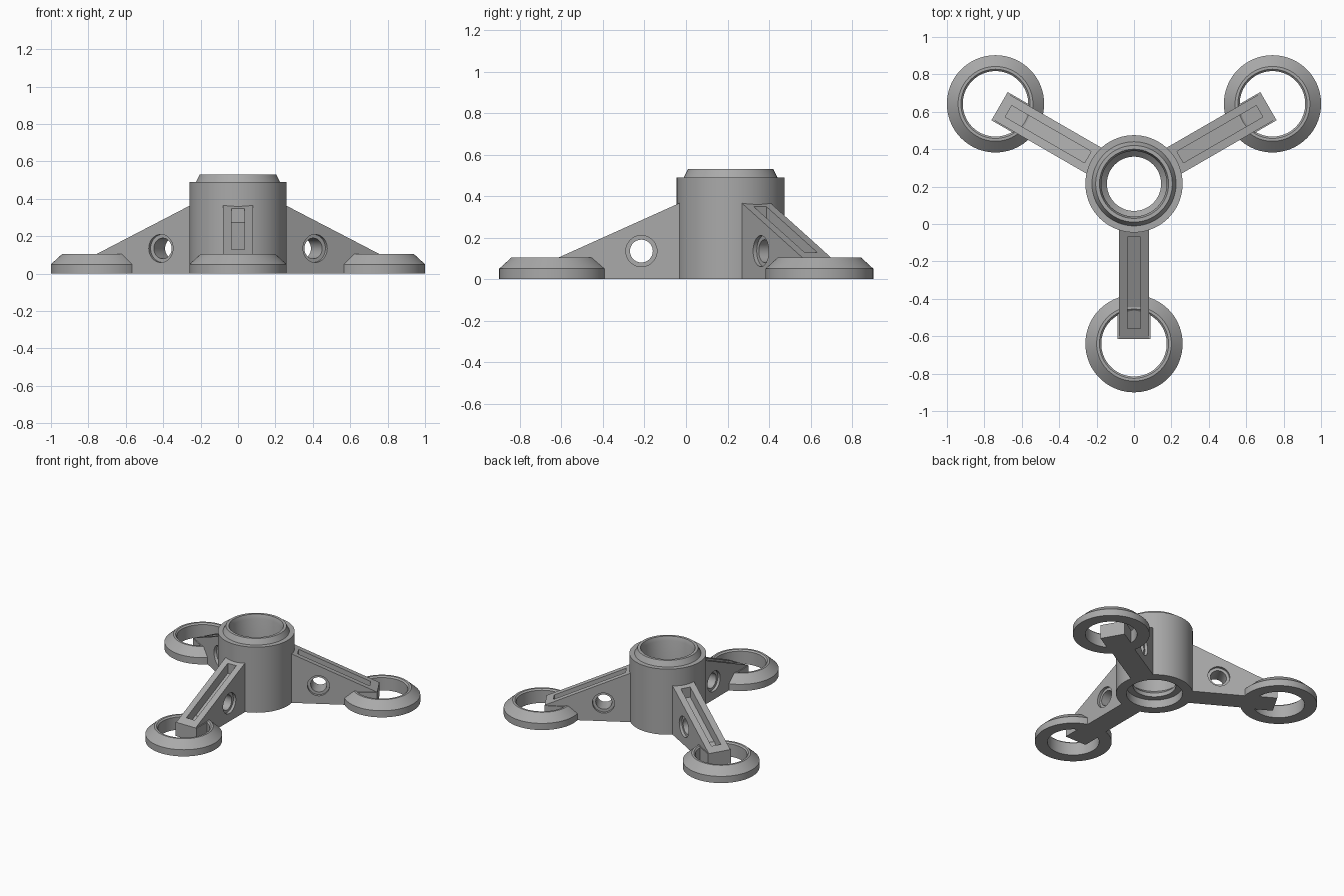
import bpy, bmesh, math
from mathutils import Matrix, Vector

if "Cube" in bpy.data.objects:
    bpy.data.objects.remove(bpy.data.objects["Cube"])

grey = bpy.data.materials.new("mid grey")
grey.use_nodes = True
grey.diffuse_color = (0.4, 0.4, 0.4, 1)
grey.node_tree.nodes["Principled BSDF"].inputs["Base Color"].default_value = (0.4, 0.4, 0.4, 1)

HUB_Y = 0.215
REACH = 0.855


def finish(name, bm):
    bmesh.ops.recalc_face_normals(bm, faces=bm.faces)
    mesh = bpy.data.meshes.new(name)
    bm.to_mesh(mesh)
    bm.free()
    mesh.materials.append(grey)
    obj = bpy.data.objects.new(name, mesh)
    bpy.context.collection.objects.link(obj)
    return obj


def smooth(obj):
    bpy.ops.object.select_all(action='DESELECT')
    obj.select_set(True)
    bpy.context.view_layer.objects.active = obj
    bpy.ops.object.shade_smooth_by_angle(angle=math.radians(25))


def lathe(name, profile, place, segments=72):
    """Spin a closed (radius, height) outline around z."""
    bm = bmesh.new()
    verts = [bm.verts.new((r, 0, z)) for r, z in profile]
    edges = [bm.edges.new((v, verts[i - 1])) for i, v in enumerate(verts)]
    bmesh.ops.spin(bm, geom=verts + edges, cent=(0, 0, 0), axis=(0, 0, 1),
                   angle=math.tau, steps=segments, use_duplicate=False)
    bmesh.ops.remove_doubles(bm, verts=bm.verts, dist=1e-4)
    obj = finish(name, bm)
    obj.matrix_world = place
    smooth(obj)
    return obj


def prism(name, outline, half):
    """Extrude an (along, height) outline sideways to both sides of y = 0."""
    bm = bmesh.new()
    face = bm.faces.new([bm.verts.new((a, -half, z)) for a, z in outline])
    out = bmesh.ops.extrude_face_region(bm, geom=[face])["geom"]
    bmesh.ops.translate(bm, vec=(0, 2 * half, 0),
                        verts=[g for g in out if isinstance(g, bmesh.types.BMVert)])
    return finish(name, bm)


def rod(name, radius, y0, y1, along, z):
    bm = bmesh.new()
    bmesh.ops.create_cone(bm, cap_ends=True, segments=40, radius1=radius, radius2=radius,
                          depth=y1 - y0)
    bm.transform(Matrix.Translation((along, (y0 + y1) / 2, z)) @ Matrix.Rotation(math.pi / 2, 4, 'X'))
    return finish(name, bm)


def combine(obj, tools, operation):
    for tool in tools:
        mod = obj.modifiers.new(tool.name, 'BOOLEAN')
        mod.operation, mod.solver, mod.object = operation, 'EXACT', tool
    bpy.context.view_layer.update()
    mesh = bpy.data.meshes.new_from_object(obj.evaluated_get(bpy.context.evaluated_depsgraph_get()))
    obj.modifiers.clear()
    obj.data = mesh
    for tool in tools:
        bpy.data.objects.remove(tool)


def slope(along):
    return 0.36 - 0.45 * (along - 0.26)


# Hollow hub with a bevelled collar and an inner lip
centre = Matrix.Translation((0, HUB_Y, 0))
lathe("hub", [(0.26, 0), (0.26, 0.49), (0.225, 0.49), (0.205, 0.53), (0.185, 0.53),
              (0.175, 0.5), (0.175, 0.12), (0.145, 0.09), (0.145, 0.06),
              (0.19, 0.06), (0.19, 0)], centre)

# Three sloping arms, each ending in a ring foot
for side, degrees in (("front", -90), ("left", 30), ("right", 150)):
    turn = centre @ Matrix.Rotation(math.radians(degrees), 4, 'Z')

    arm = prism(side + "_arm", [(0.22, 0), (0.83, 0), (0.83, slope(0.83)), (0.22, slope(0.22))], 0.08)
    # Trough along the top of the arm
    a, b, deep = 0.285, 0.775, 0.075
    trough = prism("trough_cutter", [(a, slope(a) - deep), (b, slope(b) - deep),
                                     (b, slope(b) + 0.1), (a, slope(a) + 0.1)], 0.035)
    # Cross hole with a shallow counterbore on both sides
    cutters = [trough, rod("hole_cutter", 0.055, -0.2, 0.2, 0.43, 0.135),
               rod("bore_cutter_a", 0.075, 0.06, 0.2, 0.43, 0.135),
               rod("bore_cutter_b", 0.075, -0.2, -0.06, 0.43, 0.135)]
    combine(arm, cutters, 'DIFFERENCE')
    arm.matrix_world = turn
    smooth(arm)

    # Slightly wider cheeks at the tip of the arm
    for name, s in (("a", 1), ("b", -1)):
        cheek = prism(side + "_arm_tip_" + name, [(0.67, 0), (0.83, 0), (0.83, slope(0.83)),
                                                  (0.67, 0.1)], 0.005)
        cheek.matrix_world = turn @ Matrix.Translation((0, s * 0.082, 0))

    lathe(side + "_foot_ring", [(0.26, 0), (0.26, 0.05), (0.2, 0.105), (0.185, 0.105),
                                (0.175, 0.095), (0.175, 0)],
          turn @ Matrix.Translation((REACH, 0, 0)))
